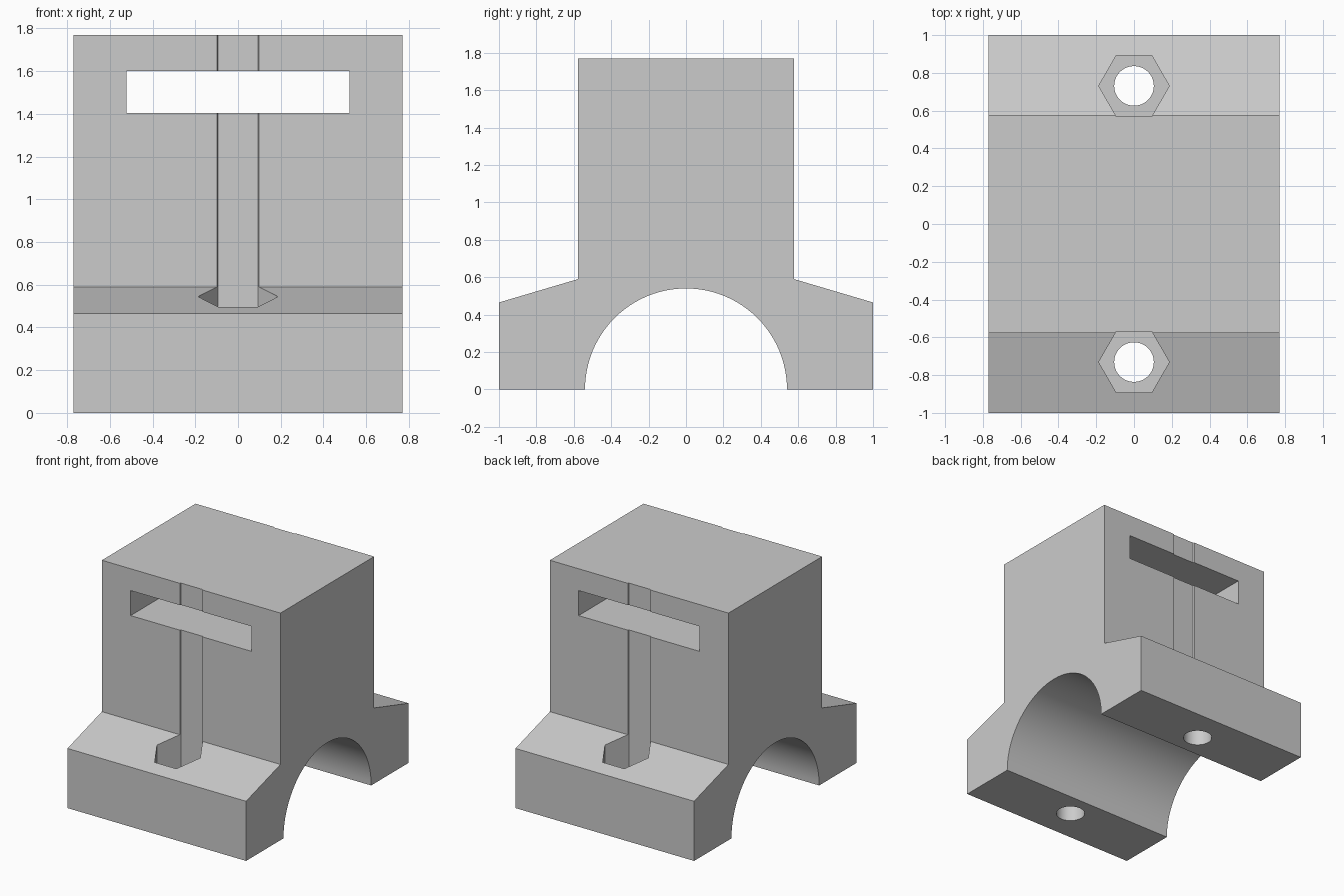
import bpy
import bmesh
import math

cube = bpy.data.objects.get("Cube")
if cube:
    bpy.data.objects.remove(cube, do_unlink=True)

HALF_X, HALF_Y = 0.77, 0.577      # block half width and half depth
TOP, SHOULDER, LIP = 1.77, 0.59, 0.465
BORE, ARC_STEPS = 0.54, 48        # half-round bearing seat
BOLT_Y, BOLT_R = 0.731, 0.105     # bolt axis and hole radius
NUT_R, NUT_FLOOR = 0.187, 0.2     # hexagonal nut pocket

grey = bpy.data.materials.new("plain grey")
grey.use_nodes = True
colour = (0.6, 0.6, 0.6, 1)
grey.diffuse_color = colour
grey.node_tree.nodes["Principled BSDF"].inputs["Base Color"].default_value = colour


def prism(name, base, shift):
    """Extrude a closed outline of 3D points along a vector."""
    bm = bmesh.new()
    face = bm.faces.new([bm.verts.new(p) for p in base])
    result = bmesh.ops.extrude_face_region(bm, geom=[face])
    moved = [g for g in result["geom"] if isinstance(g, bmesh.types.BMVert)]
    bmesh.ops.translate(bm, verts=moved, vec=shift)
    bmesh.ops.recalc_face_normals(bm, faces=bm.faces)
    mesh = bpy.data.meshes.new(name)
    bm.to_mesh(mesh)
    bm.free()
    mesh.materials.append(grey)
    obj = bpy.data.objects.new(name, mesh)
    bpy.context.collection.objects.link(obj)
    return obj


def ring(radius, sides, y, z):
    steps = [math.tau * i / sides for i in range(sides)]
    return [(radius * math.cos(a), y + radius * math.sin(a), z) for a in steps]


def cut(target, cutter):
    mod = target.modifiers.new("cut", "BOOLEAN")
    mod.operation = "DIFFERENCE"
    mod.solver = "EXACT"
    mod.object = cutter
    bpy.context.view_layer.objects.active = target
    bpy.ops.object.modifier_apply(modifier=mod.name)
    bpy.data.objects.remove(cutter, do_unlink=True)


# Body: tall block, sloping flanges and half-round seat in one side profile
right_half = [(1, 0), (1, LIP), (HALF_Y, SHOULDER), (HALF_Y, TOP)]
profile = right_half + [(-y, z) for y, z in reversed(right_half)]
for i in range(ARC_STEPS + 1):
    a = math.pi * (1 - i / ARC_STEPS)
    profile.append((BORE * math.cos(a), BORE * math.sin(a)))
body = prism("bearing_block", [(-HALF_X, y, z) for y, z in profile], (2 * HALF_X, 0, 0))

# Strap slot running right through from front to back
slot = [(-0.522, 1.405), (0.522, 1.405), (0.522, 1.6), (-0.522, 1.6)]
cut(body, prism("slot_cutter", [(x, -1, z) for x, z in slot], (0, 2, 0)))

# Nut pockets, which also leave shallow grooves up the block, and bolt holes
for side in (-1, 1):
    y = side * BOLT_Y
    cut(body, prism("nut_cutter", ring(NUT_R, 6, y, NUT_FLOOR), (0, 0, 2)))
    cut(body, prism("bolt_cutter", ring(BOLT_R, 40, y, -0.1), (0, 0, 0.5)))

# Smooth curved surfaces, crisp edges
bpy.ops.object.select_all(action="DESELECT")
body.select_set(True)
bpy.context.view_layer.objects.active = body
bpy.ops.object.shade_smooth_by_angle(angle=math.radians(25))
